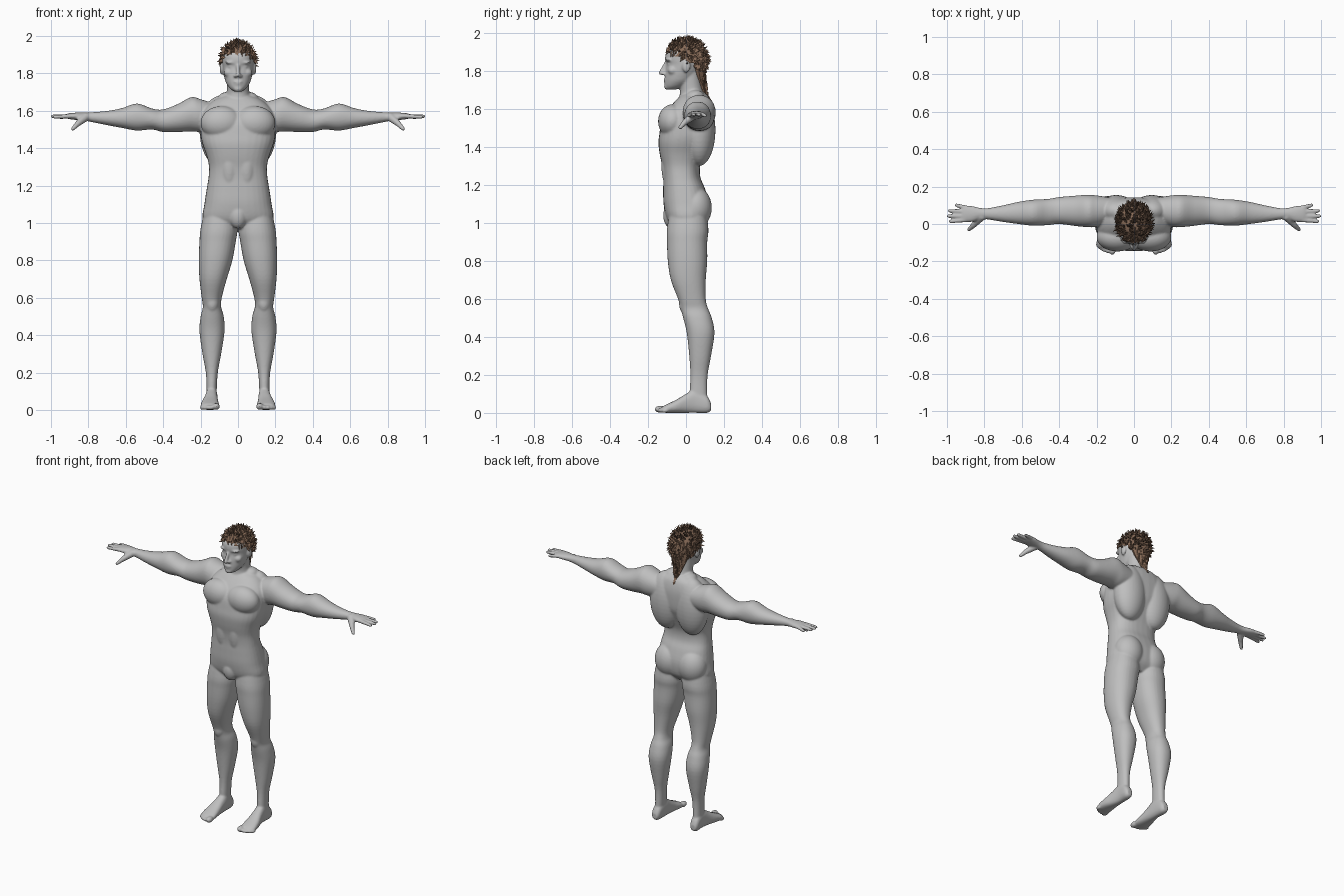
import bpy, bmesh, math, random
from mathutils import Vector, Matrix

random.seed(4)
old = bpy.data.objects.get("Cube")
if old:
    bpy.data.objects.remove(old)


def material(name, colour):
    mat = bpy.data.materials.new(name)
    mat.use_nodes = True
    mat.diffuse_color = (*colour, 1)
    mat.node_tree.nodes["Principled BSDF"].inputs["Base Color"].default_value = (*colour, 1)
    return mat


skin = material("grey_skin", (0.52, 0.52, 0.52))
brown = material("brown_hair", (0.24, 0.145, 0.095))
dark = material("dark_brown_hair", (0.11, 0.065, 0.042))


def make_object(name, bm, mats):
    bmesh.ops.recalc_face_normals(bm, faces=bm.faces)
    mesh = bpy.data.meshes.new(name)
    bm.to_mesh(mesh)
    bm.free()
    for mat in mats:
        mesh.materials.append(mat)
    obj = bpy.data.objects.new(name, mesh)
    bpy.context.collection.objects.link(obj)
    return obj


def resample(rows, steps=4):
    """Smooth curve through rows of numbers."""
    out = []
    for i in range(len(rows) - 1):
        quad = [rows[max(i - 1, 0)], rows[i], rows[i + 1], rows[min(i + 2, len(rows) - 1)]]
        for s in range(steps):
            t = s / steps
            out.append([b + t * (c - a) / 2 + t * t * (a - 2.5 * b + 2 * c - d / 2)
                        + t ** 3 * (1.5 * (b - c) + (d - a) / 2) for a, b, c, d in zip(*quad)])
    return out + [list(rows[-1])]


def loft(bm, axis, rows, power=2.0, sides=32):
    """Closed skin over rounded sections: along x (x, z, z, y, y), y (y, x, x, z, z), z (z, x, x, y, y)."""
    order = {"x": (2, 1, 0), "y": (0, 2, 1), "z": (0, 1, 2)}[axis]
    rings = []
    for pos, a0, a1, b0, b1 in resample(rows):
        ring = []
        for k in range(sides):
            c, s = math.cos(math.tau * k / sides), math.sin(math.tau * k / sides)
            c = math.copysign(abs(c) ** (2 / power), c)
            s = math.copysign(abs(s) ** (2 / power), s)
            abp = ((a0 + a1 + c * (a1 - a0)) / 2, (b0 + b1 + s * (b1 - b0)) / 2, pos)
            ring.append(bm.verts.new([abp[n] for n in order]))
        rings.append(ring)
    for low, high in zip(rings, rings[1:]):
        for k in range(sides):
            n = (k + 1) % sides
            bm.faces.new((low[k], low[n], high[n], high[k]))
    bm.faces.new(rings[0])
    bm.faces.new(rings[-1])


def ball(bm, centre, radii):
    mat = Matrix.Translation(centre) @ Matrix.Diagonal((*radii, 1))
    bmesh.ops.create_uvsphere(bm, u_segments=32, v_segments=20, radius=1, matrix=mat)


def tube(bm, start, end, r0, r1, sides=12):
    start, end = Vector(start), Vector(end)
    run = end - start
    mat = Matrix.Translation((start + end) / 2) @ run.to_track_quat("Z", "Y").to_matrix().to_4x4()
    return bmesh.ops.create_cone(bm, cap_ends=True, segments=sides, radius1=r0, radius2=r1,
                                 depth=run.length, matrix=mat)["verts"]


def centred(rows):
    return [(z, -w, w, front, back) for z, w, front, back in rows]


# Body: every part is built on the left, mirrored, then fused into one skin
body = bmesh.new()

# Torso
loft(body, "z", centred([
    (1.685, .06, -.01, .1), (1.655, .13, -.045, .125), (1.6, .185, -.092, .14),
    (1.54, .2, -.128, .143), (1.47, .2, -.14, .138), (1.42, .19, -.145, .12),
    (1.36, .168, -.138, .095), (1.3, .155, -.126, .075), (1.24, .158, -.12, .076),
    (1.18, .168, -.12, .1), (1.1, .18, -.118, .12), (1.02, .188, -.1, .11),
    (.97, .13, -.06, .07)]), 2.5)
# Broad chest, belly, back, buttock and hip muscles, rising slightly from the torso
ball(body, (.088, -.07, 1.535), (.112, .077, .09))
ball(body, (.045, -.075, 1.31), (.055, .055, .15))
ball(body, (.095, .07, 1.49), (.11, .085, .19))
ball(body, (.086, .05, 1.08), (.095, .086, .11))
ball(body, (0, -.075, 1.04), (.05, .045, .07))

# Leg
loft(body, "z", [
    (1.1, .02, .172, -.08, .1), (.97, .004, .2, -.1, .118), (.9, .012, .206, -.1, .112),
    (.8, .03, .21, -.096, .112), (.7, .06, .206, -.08, .104), (.6, .087, .194, -.042, .104),
    (.55, .09, .188, -.028, .116), (.5, .076, .2, -.015, .136), (.42, .072, .206, .004, .15),
    (.3, .09, .19, .017, .132), (.2, .108, .172, .023, .114), (.1, .114, .168, .02, .112),
    (.04, .118, .17, .03, .115)], 2.2)
ball(body, (.138, .005, .575), (.038, .042, .06))
# Foot and toes
loft(body, "y", [
    (.132, .125, .162, .012, .05), (.11, .114, .172, 0, .09), (.05, .11, .172, 0, .125),
    (0, .108, .18, 0, .1), (-.05, .104, .194, 0, .07), (-.1, .1, .2, 0, .046),
    (-.125, .104, .19, .002, .034)], 2.4)
for x, y, r in ((.116, -.137, .019), (.142, -.137, .013), (.16, -.131, .013),
                (.177, -.122, .012), (.192, -.11, .012)):
    ball(body, (x, y, r), (r, r * 1.5, r))

# Arm and palm
loft(body, "x", [
    (.12, 1.5, 1.635, .01, .14), (.2, 1.487, 1.662, -.015, .153), (.25, 1.49, 1.673, -.017, .156),
    (.32, 1.486, 1.637, -.01, .151), (.4, 1.486, 1.607, 0, .144), (.46, 1.5, 1.612, -.006, .134),
    (.54, 1.494, 1.639, -.009, .13), (.62, 1.508, 1.614, 0, .118), (.7, 1.523, 1.599, .011, .1),
    (.78, 1.539, 1.592, .024, .085), (.82, 1.546, 1.59, .027, .086), (.86, 1.55, 1.59, .012, .095),
    (.9, 1.555, 1.587, .01, .1), (.92, 1.56, 1.582, .014, .097)], 2.1)
# Fingers and thumb
for y0, tip_x, tip_y, tip_z in ((.021, .982, .014, 1.566), (.043, .992, .042, 1.57),
                                (.066, .986, .071, 1.569), (.088, .95, .101, 1.565)):
    tube(body, (.9, y0, 1.571), (tip_x, tip_y, tip_z), .0125, .01)
    ball(body, (tip_x, tip_y, tip_z), (.01, .01, .01))
tube(body, (.81, .045, 1.57), (.858, -.006, 1.53), .024, .016)
tube(body, (.855, -.004, 1.533), (.883, -.03, 1.503), .016, .011)
ball(body, (.883, -.03, 1.503), (.011, .011, .011))

# Neck
loft(body, "z", centred([
    (1.6, .085, -.04, .11), (1.66, .07, -.035, .105), (1.7, .06, -.032, .088),
    (1.76, .06, -.04, .08), (1.8, .06, -.04, .08)]))
for x, y, z, r in ((.06, .05, 1.66, .05), (.1, .06, 1.635, .045)):
    ball(body, (x, y, z), (r, r, r * .8))
# Head
loft(body, "z", centred([
    (1.702, .02, -.1, -.055), (1.718, .042, -.112, -.01), (1.745, .062, -.112, .03),
    (1.77, .071, -.111, .05), (1.8, .078, -.109, .07), (1.835, .082, -.103, .08),
    (1.862, .084, -.11, .085), (1.9, .083, -.104, .085), (1.935, .056, -.07, .06),
    (1.95, .03, -.04, .03)]), 2.1)
# Nose, lips, chin, brows, eyes, cheeks and ears
tube(body, (0, -.104, 1.848), (0, -.132, 1.79), .008, .012)
ball(body, (0, -.132, 1.789), (.012, .012, .011))
ball(body, (.013, -.116, 1.786), (.011, .014, .009))
ball(body, (0, -.107, 1.754), (.025, .012, .006))
ball(body, (0, -.105, 1.742), (.022, .012, .007))
ball(body, (0, -.1, 1.717), (.024, .016, .016))
ball(body, (.036, -.09, 1.858), (.034, .018, .009))
ball(body, (.035, -.081, 1.836), (.018, .017, .01))
ball(body, (.048, -.07, 1.803), (.028, .026, .024))
ball(body, (.086, .002, 1.825), (.012, .022, .034))

figure = make_object("body", body, [skin])
mirror = figure.modifiers.new("mirror", "MIRROR")
mirror.use_mirror_merge = False
fuse = figure.modifiers.new("fuse", "REMESH")
fuse.mode = "VOXEL"
fuse.voxel_size = 0.0055
fuse.use_smooth_shade = True
soften = figure.modifiers.new("soften", "SMOOTH")
soften.factor = 0.5
soften.iterations = 8
figure.data.shade_smooth()


# Hair cap, cut along a hairline that drops towards the nape
def hairline(y):
    return 1.905 - 0.6 * (y + 0.1)


centre, radii = Vector((0, 0, 1.86)), Vector((.092, .111, .106))
cap = bmesh.new()
ball(cap, centre, radii)
bmesh.ops.delete(cap, geom=[v for v in cap.verts if v.co.z < hairline(v.co.y) - .005], context="VERTS")
make_object("hair_cap", cap, [brown])

# Long hair running down the neck
tail = bmesh.new()
loft(tail, "z", centred([
    (1.87, .075, .02, .1), (1.8, .062, .035, .101), (1.74, .035, .055, .102),
    (1.69, .017, .075, .11), (1.64, .006, .115, .138)]), sides=14)
make_object("hair_tail", tail, [brown])

# Pointed locks over the cap and the tail
locks = bmesh.new()


def lock(base, direction, length, radius):
    direction.normalize()
    verts = tube(locks, base - direction * .006, base + direction * length, radius, .0005, 3)
    shade = int(random.random() < 0.25)
    for face in {f for v in verts for f in v.link_faces}:
        face.material_index = shade


def jitter(size):
    return Vector([random.uniform(-size, size) for _ in range(3)])


count = 0
while count < 420:
    normal = jitter(1)
    if not 0.1 < normal.length < 1:
        continue
    normal.normalize()
    base = centre + normal * radii
    if base.z > hairline(base.y):
        lift, spread = (0.3, 0.75) if normal.z > 0.5 else (-0.4, 0.5)
        lock(base, normal * spread + jitter(.5) + Vector((0, .3, lift)),
             random.uniform(.018, .028), random.uniform(.008, .013))
        count += 1
for k in range(90):
    t = random.random()
    angle = random.uniform(-1.3, 1.3)
    width = .058 * (1 - t) + .006
    base = Vector((width * math.sin(angle), .06 + .035 * t + .035 * math.cos(angle) * (1 - t / 2), 1.82 - .14 * t))
    lock(base, Vector((0, .15, -1)) + jitter(.15), random.uniform(.025, .04), .008)
make_object("hair_locks", locks, [brown, dark])
